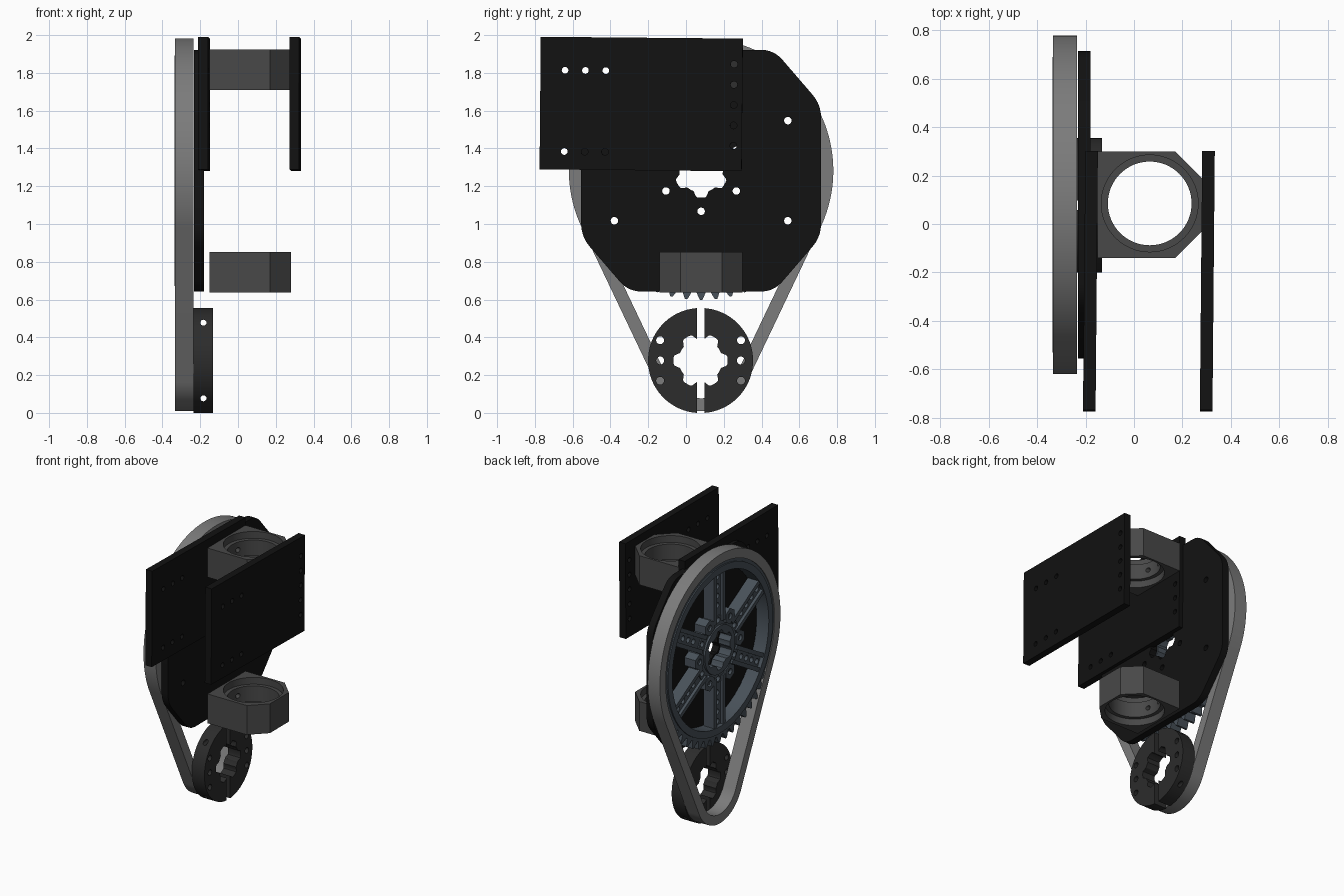
import bpy, bmesh
from math import sin, cos, pi, radians, asin
from mathutils import Matrix, Vector

if "Cube" in bpy.data.objects:
    bpy.data.objects.remove(bpy.data.objects["Cube"])

YZ = Matrix(((0, 0, 1, 0), (1, 0, 0, 0), (0, 1, 0, 0), (0, 0, 0, 1)))  # local xy -> world yz
CY, BIG_Z, SMALL_Z = 0.08, 1.29, 0.285


def material(name, *rgb):
    m = bpy.data.materials.new(name)
    m.diffuse_color = (*rgb, 1)
    m.use_nodes = True
    m.node_tree.nodes["Principled BSDF"].inputs["Base Color"].default_value = m.diffuse_color
    return m


BLACK = material("black_plate", .006, .006, .006)
DARK = material("dark_clamp", .025, .025, .025)
GREY = material("grey_block", .065, .065, .065)
BELT = material("belt_grey", .2, .2, .2)
STEEL = material("blue_grey", .065, .082, .1)


def polar(r, deg, c=(0, 0)):
    return Vector((c[0] + r * cos(radians(deg)), c[1] + r * sin(radians(deg))))


def arc(c, r, a0, a1, n):
    return [polar(r, a0 + (a1 - a0) * i / n, c) for i in range(n + 1)]


def circle(c, r, n=20):
    return arc(c, r, 0, 360, n)[:-1]


def lobe_r(deg, phase):
    return .129 + .014 * max(-1, min(1, 2 * cos(6 * radians(deg - phase))))


def lobed(c, phase, n=120):
    return [polar(lobe_r(360 * i / n, phase), 360 * i / n, c) for i in range(n)]


def rounded(pts, r, n=5):
    out = []
    pts = [Vector(p) for p in pts]
    for i, p in enumerate(pts):
        a = p + (pts[i - 1] - p).normalized() * r
        b = p + (pts[(i + 1) % len(pts)] - p).normalized() * r
        for k in range(n + 1):
            t = k / n
            out.append(a * (1 - t) ** 2 + p * 2 * t * (1 - t) + b * t * t)
    return out


def finish(ob, cutters=()):
    """Apply cutters, then weld and shade with sharp edges."""
    for c in cutters:
        m = ob.modifiers.new("cut", 'BOOLEAN')
        m.object, m.operation, m.solver = c, 'DIFFERENCE', 'EXACT'
    dg = bpy.context.evaluated_depsgraph_get()
    me = bpy.data.meshes.new_from_object(ob.evaluated_get(dg))
    name, mw, mat = ob.name, ob.matrix_world.copy(), ob.data.materials[0]
    for o in (ob, *cutters):
        bpy.data.objects.remove(o)
    bm = bmesh.new()
    bm.from_mesh(me)
    bmesh.ops.remove_doubles(bm, verts=bm.verts, dist=1e-5)
    bmesh.ops.recalc_face_normals(bm, faces=bm.faces)
    for f in bm.faces:
        f.smooth = True
        f.material_index = 0
    for e in bm.edges:
        e.smooth = e.calc_face_angle(pi) < radians(30)
    bm.to_mesh(me)
    bm.free()
    me.materials.clear()
    me.materials.append(mat)
    new = bpy.data.objects.new(name, me)
    bpy.context.collection.objects.link(new)
    new.name = name
    new.matrix_world = mw
    bpy.context.view_layer.update()
    return new


def extrude(name, loops, lo, hi, mat, frame=YZ):
    """Extrude closed loops (inner loops are holes) from lo to hi along the frame's z."""
    cu = bpy.data.curves.new(name, 'CURVE')
    cu.dimensions, cu.fill_mode, cu.extrude = '2D', 'BOTH', (hi - lo) / 2
    for loop in loops:
        s = cu.splines.new('POLY')
        s.points.add(len(loop) - 1)
        for p, q in zip(s.points, loop):
            p.co = (q[0], q[1], 0, 1)
        s.use_cyclic_u = True
    cu.materials.append(mat)
    ob = bpy.data.objects.new(name, cu)
    bpy.context.collection.objects.link(ob)
    ob.matrix_world = frame @ Matrix.Translation((0, 0, (lo + hi) / 2))
    bpy.context.view_layer.update()
    return finish(ob)


def cylinder(c, r, h, axis):
    bpy.ops.mesh.primitive_cylinder_add(
        vertices=64 if r > .1 else 20, radius=r, depth=h, location=c,
        rotation={'x': (0, pi / 2, 0), 'y': (pi / 2, 0, 0), 'z': (0, 0, 0)}[axis])
    o = bpy.context.object
    o.hide_render = True
    o.data.materials.append(DARK)
    return o


BC, SC = (CY, BIG_Z), (CY - .003, SMALL_Z)
SPOKES = [30 + 60 * i for i in range(6)]

# Belt: two arcs joined by tangent lines
ta = math_a = asin((.70 - .268) / (BIG_Z - SMALL_Z)) * 180 / pi


def belt_loop(off):
    return (arc(BC, .70 - off, -ta, 180 + ta, 96)
            + arc((CY, SMALL_Z), .268 - off, 180 + ta, 360 - ta, 48))


extrude("belt", [belt_loop(0), belt_loop(.068)], -.334, -.235, BELT)

# Pulley: toothed rim, flange lip, spokes and hub
teeth = []
for i in range(54):
    a = 360 / 54 * i + 270
    teeth += [polar(r, a + d, BC) for r, d in
              ((.632, -2.7), (.672, -1.1), (.684, -.5), (.684, .5), (.672, 1.1), (.632, 2.7))]
extrude("pulley_toothed_rim", [teeth, circle(BC, .585, 96)], -.328, -.24, STEEL)
extrude("pulley_rim_lip", [circle(BC, .61, 96), circle(BC, .56, 96)], -.337, -.238, STEEL)


def spoke_box(a, r0, r1, w0, w1):
    rot = Matrix.Rotation(radians(a), 2)
    return [Vector(BC) + rot @ Vector(p) for p in ((r0, w0), (r1, w0), (r1, w1), (r0, w1))]


webs, rails, bosses = [], [], []
for a in SPOKES:
    webs.append(spoke_box(a, .235, .575, -.055, .055))
    webs += [circle(polar(r, a, BC), .02, 14) for r in (.32, .39, .46, .53)]
    rails += [spoke_box(a, .2, .575, s * .035, s * .065) for s in (-1, 1)]
    c = polar(.235, a + 30, BC)
    bosses += [[polar(.058, a + 60 * k, c) for k in range(6)], circle(c, .022, 14)]
extrude("pulley_spoke_webs", webs, -.31, -.255, STEEL)
extrude("pulley_spoke_rails", rails, -.331, -.243, STEEL)
extrude("pulley_hex_bosses", bosses, -.333, -.243, STEEL)
bolts = [circle(polar(.215, a, BC), .02, 14) for a in SPOKES]
extrude("pulley_hub", [circle(BC, .245, 64), lobed(BC, 30)] + bolts, -.318, -.24, STEEL)
extrude("pulley_hub_collar", [circle(BC, .175, 64), lobed(BC, 30)], -.333, -.3, STEEL)

# Bearing plate: octagon with rounded corners, centre bore and bolt holes
half = ((.385, .64), (.635, .35), (.635, -.35), (.385, -.64))
outline = [(CY + y, BIG_Z + z) for y, z in half]
outline += [(CY - y, BIG_Z + z) for y, z in reversed(half)]
corner_holes = [circle(polar(.53, a, BC), .021) for a in (30, 150, 210, 330)]
extrude("bearing_plate", [rounded(outline, .07), lobed(BC, 30)] + bolts + corner_holes,
        -.232, -.18, BLACK)

# Two upright side plates, slightly tilted
w, h = 1.07, .702
plate_holes = [(-.405 + .108 * i, z) for i in range(-0, 3) for z in (.175, -.255)]
plate_holes += [(.49, .215 - .108 * i) for i in range(5)]
plate_loops = [[(-w / 2, -h / 2), (w / 2, -h / 2), (w / 2, h / 2), (-w / 2, h / 2)]]
plate_loops += [circle(p, .018, 16) for p in plate_holes]
for name, x in (("left_side_plate", -.18), ("right_side_plate", .303)):
    frame = (Matrix.Translation((x, -.237, 1.643)) @ Matrix.Rotation(-.009, 4, 'Z')
             @ Matrix.Rotation(-.009, 4, 'X') @ YZ)
    extrude(name, plate_loops, -.026, .026, BLACK, frame)

# Bearing blocks with stepped bores and screw holes through the mounting wall
block = [(-.15, -.14), (.17, -.14), (.28, -.03), (.28, .19), (.17, .3), (-.15, .3)]
for name, z0, z1 in (("upper_bearing_block", 1.718, 1.932), ("lower_bearing_block", .645, .86)):
    ob = extrude(name, [block, circle((.065, .085), .173, 64)], z0, z1, GREY, Matrix())
    zm = (z0 + z1) / 2
    cuts = [cylinder((.065, .085, z), .2, .1, 'z') for z in (z0, z1)]
    cuts += [cylinder((-.12, .085 + s * .055, zm), .017, .2, 'x') for s in (-1, 1)]
    finish(ob, cuts)

# Split shaft clamp: two mirrored halves with a lobed bore
gap, R = .02, .278
for name, s in (("clamp_half_front", -1), ("clamp_half_back", 1)):
    d = asin(gap / R) * 180 / pi
    e = asin(gap / lobe_r(90, 0)) * 180 / pi
    loop = [p for p in arc((0, 0), R, -90 + d, 90 - d, 48)]
    for i in range(61):
        a = 90 - e - (180 - 2 * e) * i / 60
        loop.append(polar(lobe_r(a, 0), a))
    loop = [(SC[0] + s * p[0], SC[1] + p[1]) for p in loop]
    holes = [circle((SC[0] + s * .214, SC[1] + z), .021) for z in (-.107, 0, .107)]
    ob = extrude(name, [loop] + holes, -.235, -.132, DARK)
    finish(ob, [cylinder((-.183, CY, SMALL_Z + z), .016, .8, 'y') for z in (-.2, .2)])

# Rest the model on the ground
low = min((o.matrix_world @ v.co).z for o in bpy.context.scene.objects
          if o.type == 'MESH' for v in o.data.vertices)
for o in bpy.context.scene.objects:
    o.location.z -= low
